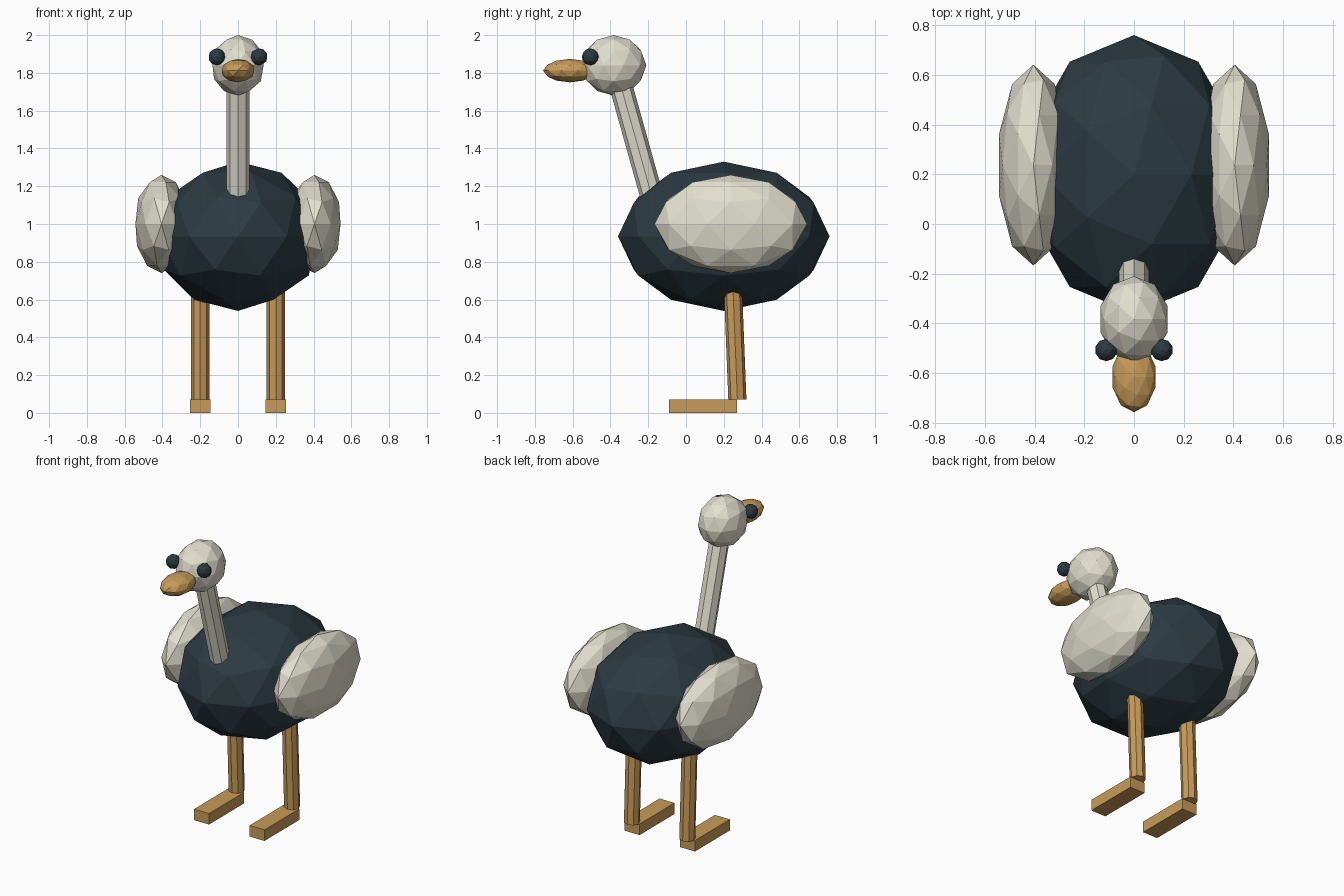
import bpy
from mathutils import Vector

if "Cube" in bpy.data.objects:
    bpy.data.objects.remove(bpy.data.objects["Cube"])


def material(name, rgb):
    m = bpy.data.materials.new(name)
    m.diffuse_color = (*rgb, 1)
    m.use_nodes = True
    m.node_tree.nodes["Principled BSDF"].inputs["Base Color"].default_value = m.diffuse_color
    return m


DARK = material("dark_feather", (0.025, 0.043, 0.055))
CREAM = material("cream_feather", (0.76, 0.74, 0.62))
ORANGE = material("orange_skin", (0.58, 0.33, 0.10))


def finish(name, mat):
    ob = bpy.context.object
    ob.name = name
    ob.data.materials.append(mat)
    return ob


def ball(name, loc, radii, mat):
    """Faceted ellipsoid."""
    bpy.ops.mesh.primitive_ico_sphere_add(subdivisions=2, radius=1, location=loc)
    bpy.context.object.scale = radii
    return finish(name, mat)


def rod(name, start, end, radius, mat):
    """Eight-sided rod between two points."""
    a, b = Vector(start), Vector(end)
    d = b - a
    bpy.ops.mesh.primitive_cylinder_add(vertices=8, radius=radius, depth=d.length,
                                        location=(a + b) / 2)
    # every rod lies in a plane of constant x, so one tilt is enough
    bpy.context.object.rotation_euler = (Vector((0, 0, 1)).rotation_difference(d)).to_euler()
    return finish(name, mat)


def box(name, loc, size, mat):
    bpy.ops.mesh.primitive_cube_add(size=1, location=loc)
    bpy.context.object.scale = size
    return finish(name, mat)


# Body, neck, head and beak
ball("body", (0, 0.2, 0.935), (0.44, 0.56, 0.395), DARK)
rod("neck", (0, -0.168, 1.1), (0, -0.364, 1.8), 0.061, CREAM)
ball("head", (0, -0.383, 1.84), (0.142, 0.173, 0.16), CREAM)
ball("beak", (0, -0.615, 1.812), (0.09, 0.142, 0.062), ORANGE)

# Paired parts
for side, s in (("left", 1), ("right", -1)):
    ball(f"{side}_wing", (s * 0.405, 0.237, 1.0), (0.145, 0.404, 0.26), CREAM)
    ball(f"{side}_eye", (s * 0.112, -0.507, 1.885), (0.045, 0.045, 0.045), DARK)
    rod(f"{side}_leg", (s * 0.2, 0.272, 0.07), (s * 0.2, 0.247, 0.7), 0.048, ORANGE)
    box(f"{side}_foot", (s * 0.2, 0.09, 0.036), (0.108, 0.36, 0.072), ORANGE)
